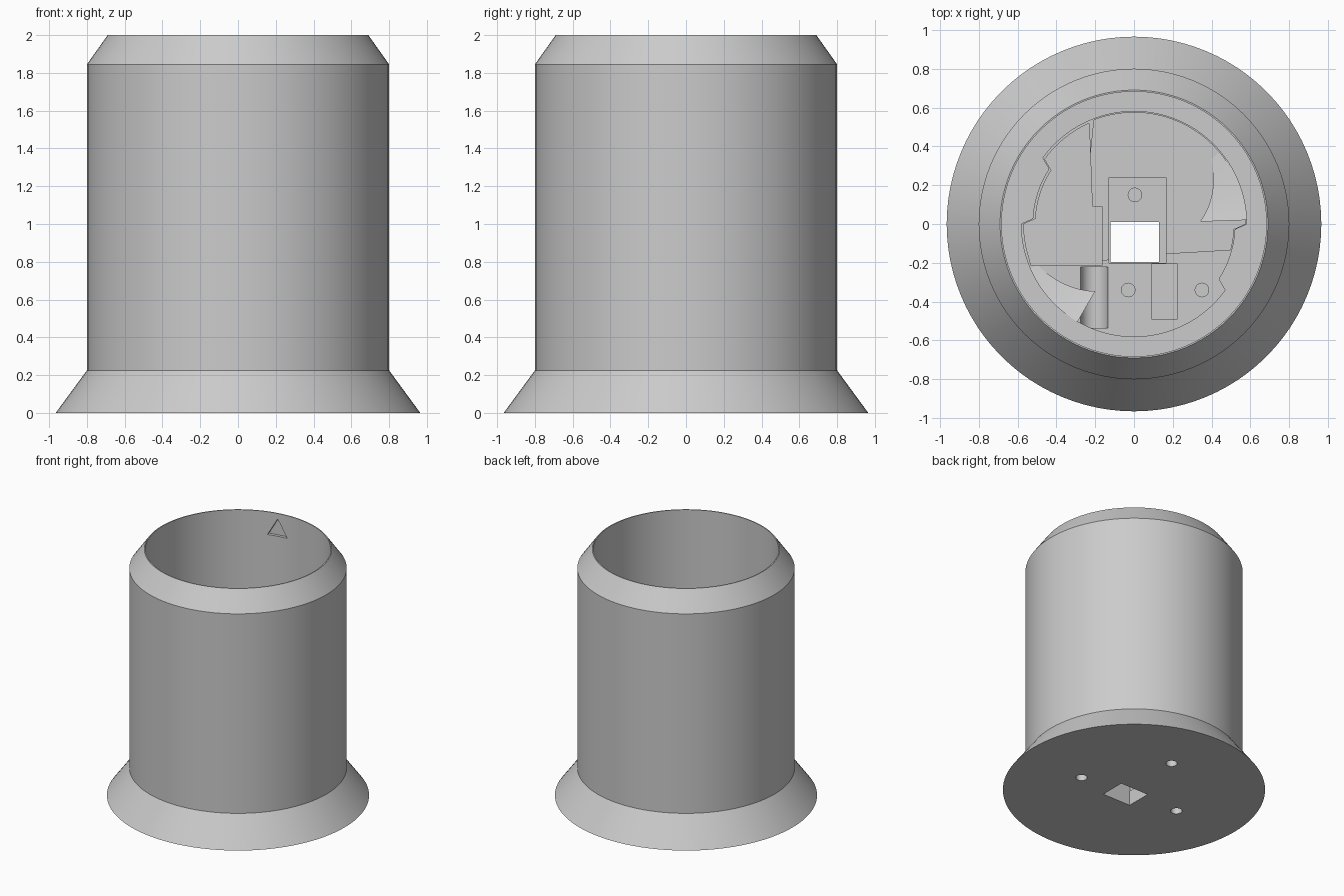
import bpy, bmesh, math
from mathutils import Matrix, Vector

if "Cube" in bpy.data.objects:
    bpy.data.objects.remove(bpy.data.objects["Cube"])

SEG = 96
grey = bpy.data.materials.new("light grey")
grey.diffuse_color = (0.6, 0.6, 0.6, 1)
grey.use_nodes = True
grey.node_tree.nodes["Principled BSDF"].inputs["Base Color"].default_value = grey.diffuse_color


def make(name, bm):
    bmesh.ops.recalc_face_normals(bm, faces=bm.faces[:])
    me = bpy.data.meshes.new(name)
    bm.to_mesh(me)
    bm.free()
    me.materials.append(grey)
    ob = bpy.data.objects.new(name, me)
    bpy.context.collection.objects.link(ob)
    return ob


def lathe(name, profile):
    """Revolve (radius, z) points; end points on the axis close as caps."""
    bm = bmesh.new()
    rings = []
    for r, z in profile:
        rings.append([bm.verts.new((r * math.cos(2 * math.pi * i / SEG),
                                    r * math.sin(2 * math.pi * i / SEG), z)) for i in range(SEG)])
    for a, b in zip(rings, rings[1:]):
        for i in range(SEG):
            j = (i + 1) % SEG
            bm.faces.new((a[i], a[j], b[j], b[i]))
    bm.faces.new(rings[0])
    bm.faces.new(rings[-1])
    return make(name, bm)


def prism(name, pts, z0, z1):
    bm = bmesh.new()
    lo = [bm.verts.new((x, y, z0)) for x, y in pts]
    hi = [bm.verts.new((x, y, z1)) for x, y in pts]
    bm.faces.new(lo)
    bm.faces.new(hi)
    n = len(pts)
    for i in range(n):
        j = (i + 1) % n
        bm.faces.new((lo[i], lo[j], hi[j], hi[i]))
    return make(name, bm)


def rect(x0, x1, y0, y1):
    return [(x0, y0), (x1, y0), (x1, y1), (x0, y1)]


def circle(x, y, r, n=24):
    return [(x + r * math.cos(2 * math.pi * i / n), y + r * math.sin(2 * math.pi * i / n))
            for i in range(n)]


def rim(a0, a1, inset=0.0):
    """Pocket outline between two angles, with the two locking tabs."""
    pts = []
    for a in range(a0, a1, 3):
        r = 0.52 if 147 <= a % 180 <= 179 else 0.58
        t = math.radians(a)
        pts.append(((r - inset) * math.cos(t), (r - inset) * math.sin(t)))
    return pts


# Outer shell with flared foot, chamfered mouth and straight bore
LEDGE, TOP = 0.26, 0.30
body = lathe("container_body", [(0.965, 0), (0.80, 0.225), (0.80, 1.845),
                                (0.69, 2.0), (0.682, 2.0), (0.682, LEDGE)])


def cut(cutter):
    m = body.modifiers.new("cut", 'BOOLEAN')
    m.operation = 'DIFFERENCE'
    m.solver = 'EXACT'
    m.object = cutter
    bpy.context.view_layer.objects.active = body
    bpy.ops.object.modifier_apply(modifier=m.name)
    bpy.data.objects.remove(cutter)


# Stepped pockets in the floor
cut(prism("pocket", rim(0, 360), 0.18, TOP))
cut(prism("upper_floor", rim(-15, 114, 0.006) + [(-0.25, 0.10), (-0.19, 0.08), (-0.19, -0.19),
                                                 (0.12, -0.155)], 0.155, TOP))
cut(prism("left_floor", rim(114, 201, 0.012) + [(-0.53, -0.215), (-0.165, -0.215),
                                                (-0.165, 0.09), (-0.215, 0.09)], 0.135, TOP))
cut(prism("centre_recess", rect(-0.13, 0.165, -0.2, 0.24), 0.12, TOP))
cut(prism("slot", rect(0.09, 0.225, -0.49, -0.205), 0.13, TOP))

# Square cable hole
cut(prism("cable_hole", rect(-0.122, 0.13, -0.196, 0.01), -0.1, TOP))

# Small blind holes, inside and underneath
for x, y in ((0.005, 0.15), (-0.03, -0.34), (0.35, -0.34)):
    cut(prism("pin_hole", circle(x, y, 0.035), 0.1, TOP))
for x, y in ((0.41, -0.113), (0.036, 0.473), (-0.44, -0.04)):
    cut(prism("screw_hole", circle(x, y, 0.042), -0.1, 0.07))

# Rounded trough in the floor
bm = bmesh.new()
bmesh.ops.create_cone(bm, cap_ends=True, segments=32, radius1=0.07, radius2=0.07, depth=0.315,
                      matrix=Matrix.Translation((-0.205, -0.378, 0.181))
                      @ Matrix.Rotation(math.pi / 2, 4, 'X'))
cut(make("trough", bm))

# Triangular alignment mark sunk into the bore near the mouth
t = math.radians(99.7)
radial = Vector((math.cos(t), math.sin(t), 0))
side = Vector((-math.sin(t), math.cos(t), 0))
bm = bmesh.new()
ends = [[bm.verts.new(radial * r + side * s + Vector((0, 0, z)))
         for s, z in ((-0.08, 1.815), (0.08, 1.815), (0, 1.955))] for r in (0.6, 0.705)]
bm.faces.new(ends[0])
bm.faces.new(ends[1])
for i in range(3):
    j = (i + 1) % 3
    bm.faces.new((ends[0][i], ends[0][j], ends[1][j], ends[1][i]))
cut(make("mark", bm))


# Curved locking ramps, rising along the pocket wall
def ramp(name, a0, a1, inner0, inner1, base):
    n = 12
    bm = bmesh.new()
    rows = []
    for i in range(n + 1):
        f = i / n
        a = math.radians(a0 + (a1 - a0) * f)
        ri = inner0 + (inner1 - inner0) * f
        h = base + 0.085 * (1 - f) + 0.005
        rows.append([bm.verts.new((r * math.cos(a), r * math.sin(a), z))
                     for r, z in ((ri, base - 0.02), (0.582, base - 0.02), (0.582, h),
                                  (ri, base + (h - base) * 0.4))])
    for p, q in zip(rows, rows[1:]):
        for k in range(4):
            m = (k + 1) % 4
            bm.faces.new((p[k], p[m], q[m], q[k]))
    bm.faces.new(rows[0])
    bm.faces.new(rows[-1])
    return make(name, bm)


ramps = [ramp("right_ramp", 2, 40, 0.34, 0.52, 0.155),
         ramp("left_ramp", 240, 203, 0.40, 0.54, 0.18)]

# Smooth curved walls, keep crisp edges
bpy.ops.object.select_all(action='DESELECT')
for ob in [body] + ramps:
    ob.select_set(True)
bpy.context.view_layer.objects.active = body
bpy.ops.object.shade_smooth_by_angle(angle=math.radians(25))
